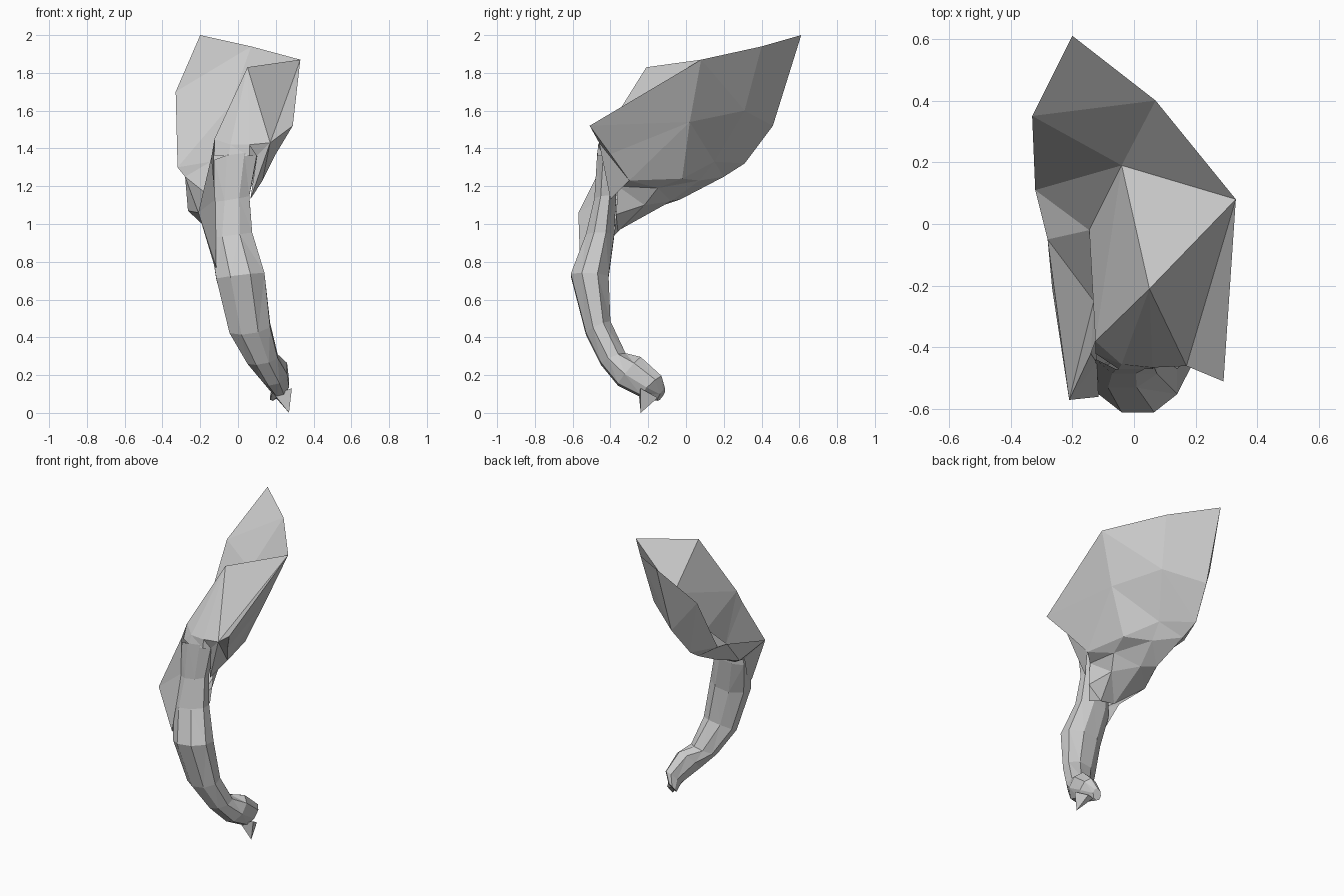
import bpy, bmesh
from math import cos, sin, pi

if "Cube" in bpy.data.objects:
    bpy.data.objects.remove(bpy.data.objects["Cube"])


def add_mesh(name, verts, faces):
    mesh = bpy.data.meshes.new(name)
    mesh.from_pydata(verts, [], faces)
    bm = bmesh.new()
    bm.from_mesh(mesh)
    bmesh.ops.remove_doubles(bm, verts=bm.verts, dist=0.001)
    bmesh.ops.triangulate(bm, faces=bm.faces)
    bmesh.ops.recalc_face_normals(bm, faces=bm.faces)
    bm.to_mesh(mesh)
    bm.free()
    obj = bpy.data.objects.new(name, mesh)
    bpy.context.collection.objects.link(obj)
    return obj


def grid(name, rows, closed=False, end_cap=False):
    """Skin between rows of points that share the same count."""
    n = len(rows[0])
    verts = [p for row in rows for p in row]
    faces = []
    for r in range(len(rows) - 1):
        for c in range(n if closed else n - 1):
            d = (c + 1) % n
            faces.append((r * n + c, r * n + d, (r + 1) * n + d, (r + 1) * n + c))
    if end_cap:
        faces.append(tuple(range(len(verts) - n, len(verts))))
    return add_mesh(name, verts, faces)


def fan(name, hub, rim):
    """Triangles from one hub point to a chain of rim points."""
    return add_mesh(name, [hub] + rim, [(0, i, i + 1) for i in range(1, len(rim))])


# Shared landmarks
crest, rim_mid, rim_side = (-.20, .61, 2.0), (.07, .40, 1.94), (.33, .08, 1.87)
thigh_top, side_tip = (.05, -.21, 1.83), (.29, -.51, 1.52)
inner_edge, inner_low = (-.33, .35, 1.70), (-.32, .11, 1.30)
hollow, crease = (-.04, .19, 1.63), (-.145, -.02, 1.33)
crease_low, thigh_in = (-.13, -.25, 1.13), (-.125, -.38, 1.45)
thigh_out, under = (.17, -.46, 1.43), (-.265, -.21, 1.07)
back_a, back_b, back_c = (-.21, .46, 1.52), (-.25, .31, 1.32), (-.235, .20, 1.25)
flap_root, ledge, knee_side = (-.12, -.45, 1.13), (.13, -.30, 1.23), (-.28, -.05, 1.25)

# Outer and rear side of the haunch
grid("haunch_outer", [
    [side_tip, rim_side, rim_mid, crest],
    [(.20, -.40, 1.37), (.20, .02, 1.54), (.03, .31, 1.60), back_a],
    [ledge, (.07, -.02, 1.24), (-.08, .15, 1.33), back_b],
    [(.06, -.36, 1.20), (.04, -.15, 1.19), (-.09, .07, 1.23), back_c],
    [(.06, -.37, 1.05), (.00, -.22, 1.10), (-.12, -.08, 1.12), (-.21, -.03, 1.13)],
    [(.05, -.38, .94), (-.03, -.36, .96), (-.13, -.35, .97), under],
])

# Inner face, rear edge and top of the haunch
grid("haunch_inner", [[rim_mid, crest], [hollow, inner_edge],
                      [crease, inner_low], [crease_low, knee_side]])
grid("haunch_edge", [[crest, crest], [inner_edge, back_a], [inner_low, back_b],
                     [knee_side, back_c], [under, (-.21, -.03, 1.13)]])
fan("haunch_top", hollow, [rim_mid, rim_side, thigh_top, thigh_in, crease])

# Front of the thigh
fan("thigh_side", thigh_out, [thigh_top, rim_side, side_tip, (.20, -.40, 1.37),
                              ledge, (.065, -.40, 1.13), (.10, -.44, 1.36)])
grid("thigh_front", [
    [thigh_top] * 4,
    [thigh_in, (-.04, -.455, 1.42), (.06, -.465, 1.42), thigh_out],
    [(-.125, -.42, 1.36), (-.05, -.47, 1.36), (.06, -.47, 1.36), (.10, -.44, 1.36)],
])
fan("thigh_inner", crease_low, [crease, thigh_in, (-.14, -.42, 1.36), flap_root])

# Pointed flap on the inner side
fan("inner_flap", (-.21, -.57, 1.06), [
    flap_root, (-.14, -.42, 1.36), crease_low, knee_side, under,
    (-.19, -.37, 1.0), (-.12, -.51, .76), (-.115, -.56, .77), flap_root])

# Lower leg: left x, right x, front y/z, back y/z for each ring
sections = [
    (-.125, .10, -.47, 1.37, -.36, 1.32),
    (-.125, .06, -.485, 1.13, -.37, 1.14),
    (-.15, .075, -.53, .94, -.38, .94),
    (-.115, .14, -.61, .73, -.41, .72),
    (-.045, .17, -.53, .42, -.40, .48),
    (.05, .21, -.45, .26, -.32, .31),
    (.12, .26, -.36, .15, -.24, .29),
    (.18, .27, -.24, .09, -.13, .19),
    (.17, .22, -.15, .07, -.11, .12),
]
rings = []
for xl, xr, yf, zf, yb, zb in sections:
    ring = []
    for k in range(8):
        a = 2 * pi * (k + .5) / 8
        u, v = cos(a) / .924, sin(a) / .924
        t = (1 + v) / 2
        ring.append(((xl + xr) / 2 + u * (xr - xl) / 2,
                     yf + t * (yb - yf), zf + t * (zb - zf) + .015 * u))
    rings.append(ring)
grid("lower_leg", rings, closed=True, end_cap=True)

# Small spur under the foot
fan("foot_spur", (.27, -.24, 0), [(.19, -.25, .10), (.285, -.24, .13), (.25, -.15, .08),
                                 (.20, -.16, .08), (.19, -.25, .10)])
